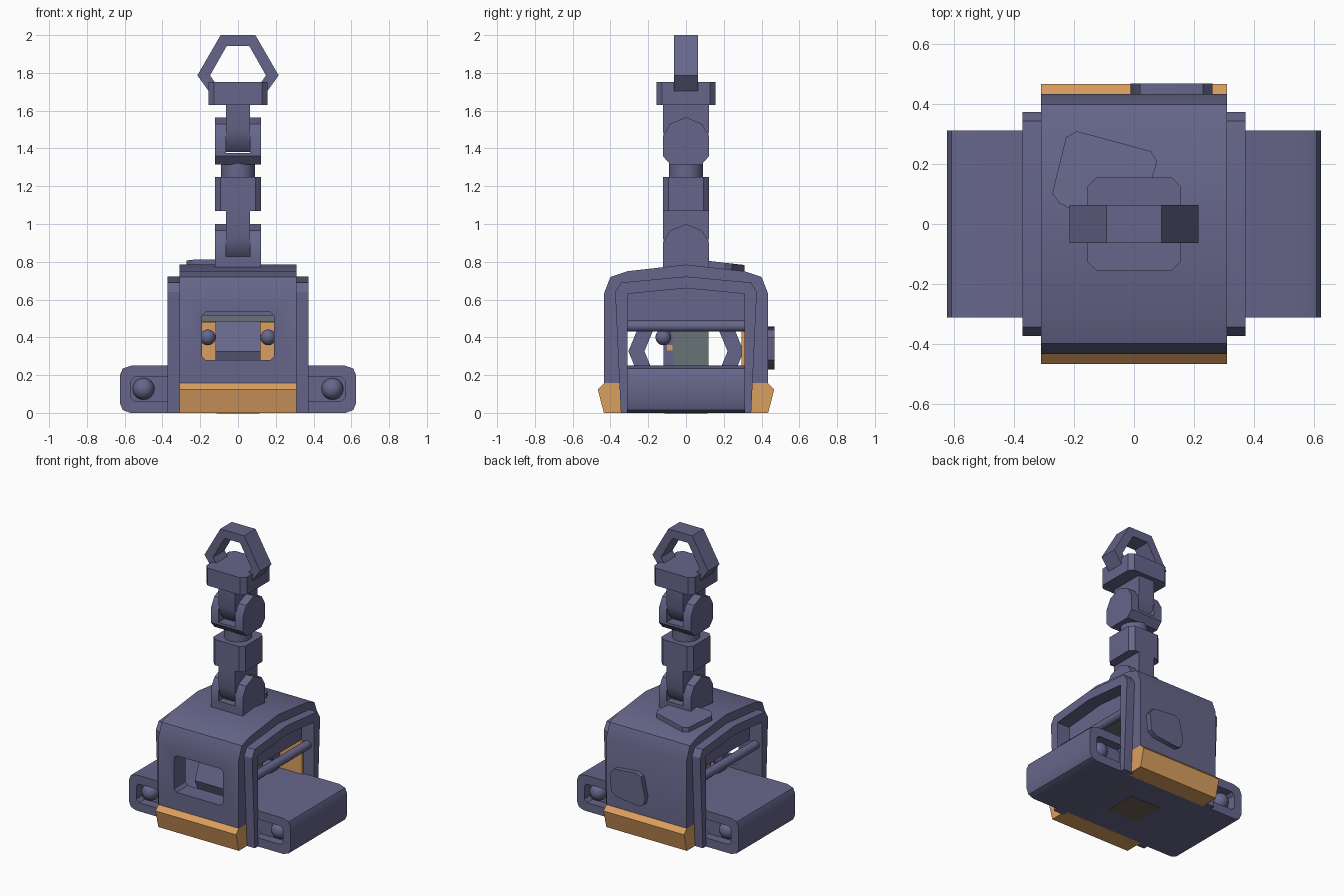
import bpy, bmesh, math
from mathutils import Vector

if "Cube" in bpy.data.objects:
    bpy.data.objects.remove(bpy.data.objects["Cube"])


def material(name, rgb):
    m = bpy.data.materials.new(name)
    m.diffuse_color = (*rgb, 1)
    m.use_nodes = True
    m.node_tree.nodes["Principled BSDF"].inputs["Base Color"].default_value = m.diffuse_color
    return m


PURPLE = material("slate purple", (0.133, 0.133, 0.258))
ORANGE = material("copper orange", (0.71, 0.35, 0.115))
GREEN = material("grey green", (0.135, 0.175, 0.185))
BROWN = material("grey brown", (0.16, 0.125, 0.10))


def finish(name, bm, mat):
    bmesh.ops.recalc_face_normals(bm, faces=bm.faces)
    me = bpy.data.meshes.new(name)
    bm.to_mesh(me)
    bm.free()
    me.materials.append(mat)
    ob = bpy.data.objects.new(name, me)
    bpy.context.collection.objects.link(ob)
    return ob


def prism(name, pts, axis, a, b, mat=PURPLE):
    """Extrude a 2D outline along an axis: x -> (y,z), y -> (x,z), z -> (x,y)."""
    place = {"x": lambda p, d: (d, p[0], p[1]),
             "y": lambda p, d: (p[0], d, p[1]),
             "z": lambda p, d: (p[0], p[1], d)}[axis]
    bm = bmesh.new()
    lo = [bm.verts.new(place(p, a)) for p in pts]
    hi = [bm.verts.new(place(p, b)) for p in pts]
    bm.faces.new(lo)
    bm.faces.new(hi)
    for i in range(len(pts)):
        j = (i + 1) % len(pts)
        bm.faces.new((lo[i], lo[j], hi[j], hi[i]))
    return finish(name, bm, mat)


def ring(name, outer, inner, axis, a, b, mat=PURPLE):
    """Closed loop between two outlines with equal point counts."""
    place = (lambda p, d: (d, p[0], p[1])) if axis == "x" else (lambda p, d: (p[0], d, p[1]))
    bm = bmesh.new()
    loops = [[bm.verts.new(place(p, d)) for p in o]
             for o, d in ((outer, a), (outer, b), (inner, b), (inner, a))]
    n = len(outer)
    for k in range(4):
        p, q = loops[k], loops[(k + 1) % 4]
        for i in range(n):
            j = (i + 1) % n
            bm.faces.new((p[i], p[j], q[j], q[i]))
    return finish(name, bm, mat)


def rect(x0, x1, z0, z1, c=0.0):
    """Rectangle outline with chamfered corners."""
    if not c:
        return [(x0, z0), (x1, z0), (x1, z1), (x0, z1)]
    return [(x0 + c, z0), (x1 - c, z0), (x1, z0 + c), (x1, z1 - c),
            (x1 - c, z1), (x0 + c, z1), (x0, z1 - c), (x0, z0 + c)]


def circle(r, n, cx=0.0, cz=0.0, start=0.0):
    return [(cx + r * math.cos(start + i * math.tau / n),
             cz + r * math.sin(start + i * math.tau / n)) for i in range(n)]


def mirrored(half):
    """Outline given for the positive side, from bottom to the centre top."""
    return half + [(-x, z) for x, z in reversed(half) if x > 0]


def arch(outer, inner):
    return mirrored(outer) + list(reversed(mirrored(inner)))


def ball(name, loc, r, mat=PURPLE):
    bm = bmesh.new()
    bmesh.ops.create_uvsphere(bm, u_segments=12, v_segments=8, radius=r)
    bmesh.ops.translate(bm, verts=bm.verts, vec=Vector(loc))
    return finish(name, bm, mat)


def cut(ob, cutter):
    m = ob.modifiers.new("cut", "BOOLEAN")
    m.operation = "DIFFERENCE"
    m.solver = "EXACT"
    m.object = cutter
    cutter.hide_render = True
    bpy.context.view_layer.objects.active = ob
    bpy.ops.object.modifier_apply(modifier=m.name)
    bpy.data.objects.remove(cutter)


# Arched housing with a window in the front wall
shell = prism("housing_shell", arch(
    [(0.435, 0.155), (0.435, 0.63), (0.40, 0.72), (0.31, 0.75), (0, 0.785)],
    [(0.31, 0.155), (0.31, 0.63), (0, 0.66)]), "x", -0.31, 0.31)
cut(shell, prism("window_cutter", rect(-0.19, 0.19, 0.28, 0.535, 0.02), "y", -0.6, -0.2))

# Side rims, cross rods and copper bumpers
for s, side in ((1, "right"), (-1, "left")):
    prism(side + "_rim", arch(
        [(0.345, 0), (0.375, 0.64), (0.345, 0.69), (0, 0.722)],
        [(0.31, 0), (0.31, 0.63), (0, 0.66)]), "x", s * 0.29, s * 0.372)
    prism(side + "_cross_rod", circle(0.03, 12, s * 0.32, 0.46), "y", -0.32, 0.32)
for s, side in ((-1, "front"), (1, "back")):
    prism(side + "_bumper", [(s * y, z) for y, z in (
        (0.305, 0), (0.435, 0), (0.467, 0.125), (0.435, 0.157), (0.305, 0.157))],
        "x", -0.311, 0.311, ORANGE)

# Wide base with recessed ends holding round studs
base = prism("base_block", [
    (0.57, 0), (0.61, 0.015), (0.625, 0.05), (0.625, 0.2), (0.61, 0.235), (0.565, 0.25),
    (-0.565, 0.25), (-0.61, 0.235), (-0.625, 0.2), (-0.625, 0.05), (-0.61, 0.015), (-0.57, 0)],
    "y", -0.312, 0.312)
for sx in (1, -1):
    for sy in (1, -1):
        xs = sorted((sx * 0.33, sx * 0.567))
        cut(base, prism("recess_cutter", rect(*xs, 0.06, 0.19, 0.02), "y", sy * 0.25, sy * 0.4))
        ball("base_stud", (sx * 0.5, sy * 0.25, 0.127), 0.058)
prism("underside_plate", rect(-0.115, 0.115, -0.115, 0.115), "z", -0.002, 0.004, BROWN)

# Inner mechanism: eight-sided wheel ring, core, ceiling block and small details
ring("wheel_ring", circle(0.305, 8, 0, 0.326), circle(0.22, 8, 0, 0.326), "x", -0.12, 0.12)
prism("core", rect(-0.11, 0.11, -0.07, 0.12), "z", 0.2, 0.52, GREEN)
prism("core_front", rect(-0.11, 0.11, -0.12, -0.07), "z", 0.2, 0.52)
prism("core_band", rect(-0.115, 0.115, -0.1, -0.072), "z", 0.33, 0.36, ORANGE)
prism("ceiling_block", mirrored([(0.312, 0.515), (0.312, 0.635), (0, 0.665)]), "x", -0.26, 0.26)
prism("ceiling_strip", rect(-0.25, 0.25, -0.3, 0.3), "z", 0.485, 0.515, GREEN)
prism("back_lining", rect(-0.29, 0.29, 0.25, 0.48), "y", 0.295, 0.312, ORANGE)
for s in (1, -1):
    ball("inner_stud", (s * 0.16, -0.12, 0.40), 0.042)
    prism("ceiling_side", mirrored([(0.312, 0.483), (0.312, 0.635), (0, 0.665)]),
          "x", s * 0.255, s * 0.275)

# Patch plates on the roof and the back wall
patch = prism("roof_patch", [(-0.19, 0.31), (0.057, 0.243), (0.077, 0.207), (0.045, 0.10),
                             (0.02, 0.06), (-0.22, 0.055), (-0.25, 0.07), (-0.273, 0.103),
                             (-0.227, 0.29)], "z", 0.77, 0.818)
for v in patch.data.vertices:
    v.co.z -= 0.113 * v.co.y
prism("back_patch", [(0.03, 0.23), (0.21, 0.25), (0.25, 0.28), (0.262, 0.40), (0.23, 0.44),
                     (0.06, 0.457), (0.02, 0.44), (-0.012, 0.30), (0, 0.25)], "y", 0.42, 0.469)

# Hanger chain: two forked joints, each holding the tongue of the next link
for z, foot, name in ((0.765, 0.0, "lower"), (1.315, 0.04, "upper")):
    top = 1.0 if foot == 0 else 1.565
    prism(name + "_fork_foot", mirrored([(0.123 - foot, z), (0.123, z + foot + 0.005),
                                         (0.123, z + 0.062)]), "x", -0.123, 0.123)
    for s in (1, -1):
        prism(name + "_fork_cheek", mirrored([
            (0.123, z + 0.05), (0.123, top - 0.1), (0.085, top - 0.035), (0, top)]),
            "x", s * 0.064, s * 0.123)
    prism(name + "_tongue", mirrored([
        (0.06, top - 0.185), (0.105, top - 0.14), (0.123, top - 0.07), (0.123, top + 0.07)]),
        "x", -0.063, 0.063)
prism("middle_block", rect(-0.123, 0.123, -0.123, 0.123, 0.03), "z", 1.07, 1.25)
prism("swivel_neck", circle(0.09, 16), "z", 1.24, 1.325)
prism("top_plate", rect(-0.156, 0.156, -0.156, 0.156, 0.03), "z", 1.63, 1.752)

# Six-sided hanging loop
ring("hanging_loop",
     [(-0.092, 2.0), (0.092, 2.0), (0.215, 1.787), (0.11, 1.64), (-0.11, 1.64), (-0.215, 1.787)],
     [(-0.06, 1.942), (0.06, 1.942), (0.148, 1.787), (0.09, 1.70), (-0.09, 1.70), (-0.148, 1.787)],
     "y", -0.063, 0.063)

# Smooth shading with sharp edges kept
for ob in bpy.context.scene.objects:
    ob.select_set(True)
    bpy.context.view_layer.objects.active = ob
bpy.ops.object.shade_smooth_by_angle(angle=math.radians(32))
